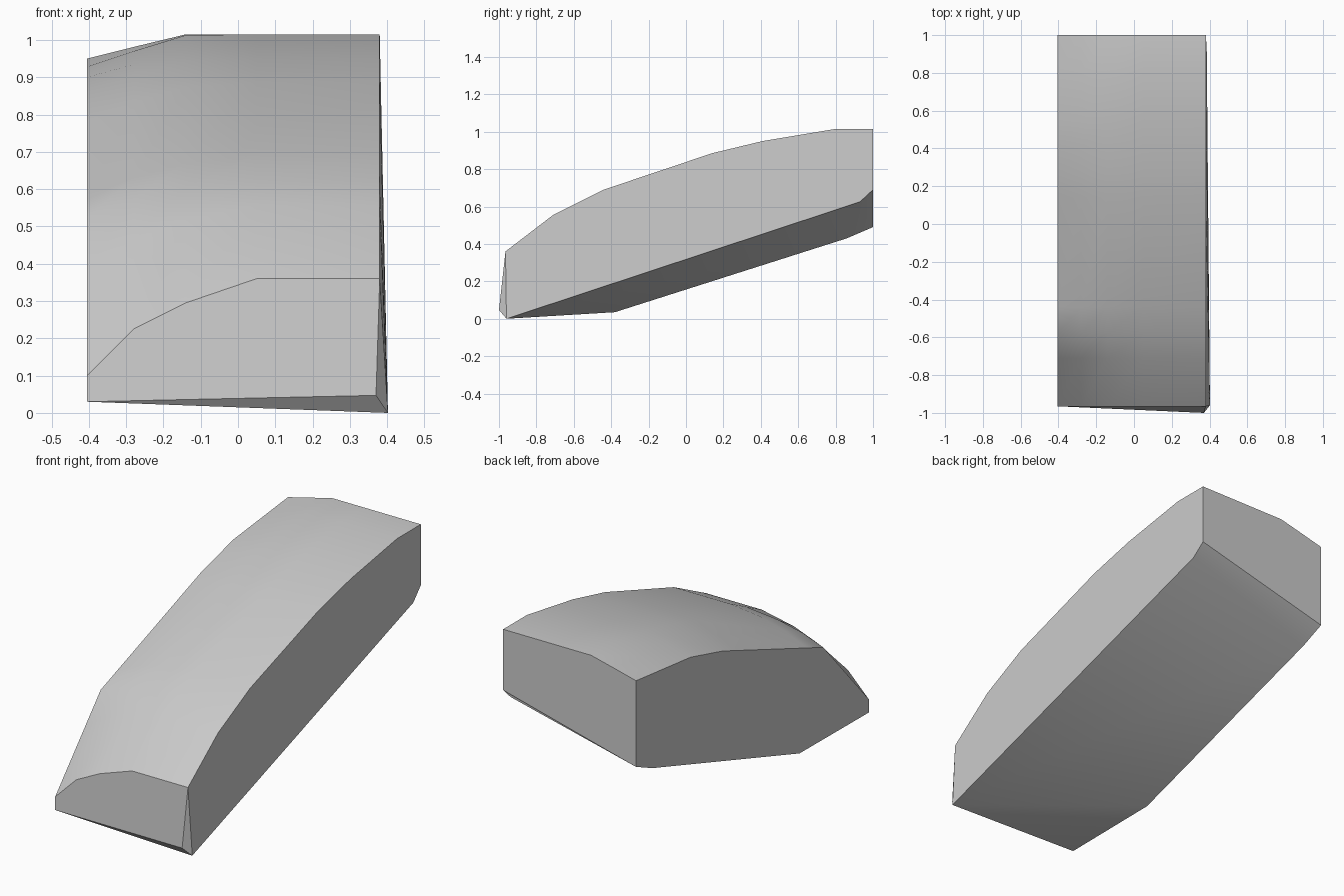
import bpy
import bmesh
import math

cube = bpy.data.objects.get("Cube")
if cube:
    bpy.data.objects.remove(cube, do_unlink=True)

# Single grey material
grey = bpy.data.materials.new("plain grey")
grey.use_nodes = True
color = (0.6, 0.6, 0.6, 1.0)
grey.diffuse_color = color
grey.node_tree.nodes["Principled BSDF"].inputs["Base Color"].default_value = color

# Upper edge profiles as (y, z): low edge on -x, high edge on +x
LOW = [(-0.965, 0.10), (-0.58, 0.525), (0.27, 0.83), (0.54, 0.90), (1, 0.95)]
HIGH = [(-0.965, 0.36), (-0.71, 0.555), (-0.44, 0.69), (0.14, 0.885),
        (0.41, 0.95), (0.8, 1.015), (1, 1.015)]

# Crown columns as (x, rise at the front, rise at the back)
COLUMNS = [(-0.405, 0, 0), (-0.28, 0.48, 0.48), (-0.14, 0.75, 1),
           (0.05, 1, 1), (0.38, 1, 1)]


def height(profile, y):
    for (y0, z0), (y1, z1) in zip(profile, profile[1:]):
        if y <= y1:
            return z0 + (z1 - z0) * (y - y0) / (y1 - y0)
    return profile[-1][1]


bm = bmesh.new()

# Crown: lofted between the two edge profiles
stations = sorted({y for y, z in LOW + HIGH})
rows = []
for y in stations:
    t = (y - stations[0]) / (stations[-1] - stations[0])
    low, high = height(LOW, y), height(HIGH, y)
    rows.append([bm.verts.new((x, y, low + (high - low) * (a + (b - a) * t)))
                 for x, a, b in COLUMNS])
for near, far in zip(rows, rows[1:]):
    for i in range(len(COLUMNS) - 1):
        bm.faces.new((near[i], near[i + 1], far[i + 1], far[i]))

# Underside corner points along each side
left = [bm.verts.new((-0.405, y, z)) for y, z in
        [(-0.965, 0.03), (-0.38, 0.035), (0.86, 0.43), (1, 0.49)]]
tip, right_bend, right_back = [bm.verts.new(p) for p in
                               [(0.402, -0.96, 0), (0.385, 0.93, 0.625), (0.38, 1, 0.69)]]
nose = bm.verts.new((0.37, -1, 0.047))

# Walls, chamfers at the nose, and the underside
bm.faces.new(rows[0] + [nose, left[0]])
bm.faces.new(rows[-1] + [right_back, left[3]])
bm.faces.new([row[0] for row in rows] + left[::-1])
bm.faces.new([row[-1] for row in rows] + [right_back, right_bend, tip])
for face in [(rows[0][-1], nose, tip), (left[0], tip, nose),
             (left[0], left[1], tip), (tip, left[1], left[2], right_bend),
             (right_bend, left[2], left[3], right_back)]:
    bm.faces.new(face)
bmesh.ops.recalc_face_normals(bm, faces=bm.faces)

mesh = bpy.data.meshes.new("wedge_block")
bm.to_mesh(mesh)
bm.free()
mesh.materials.append(grey)
block = bpy.data.objects.new("wedge_block", mesh)
bpy.context.collection.objects.link(block)

# Smooth crown and underside, keeping the rims sharp
bpy.ops.object.select_all(action="DESELECT")
block.select_set(True)
bpy.context.view_layer.objects.active = block
bpy.ops.object.shade_smooth_by_angle(angle=math.radians(30))
